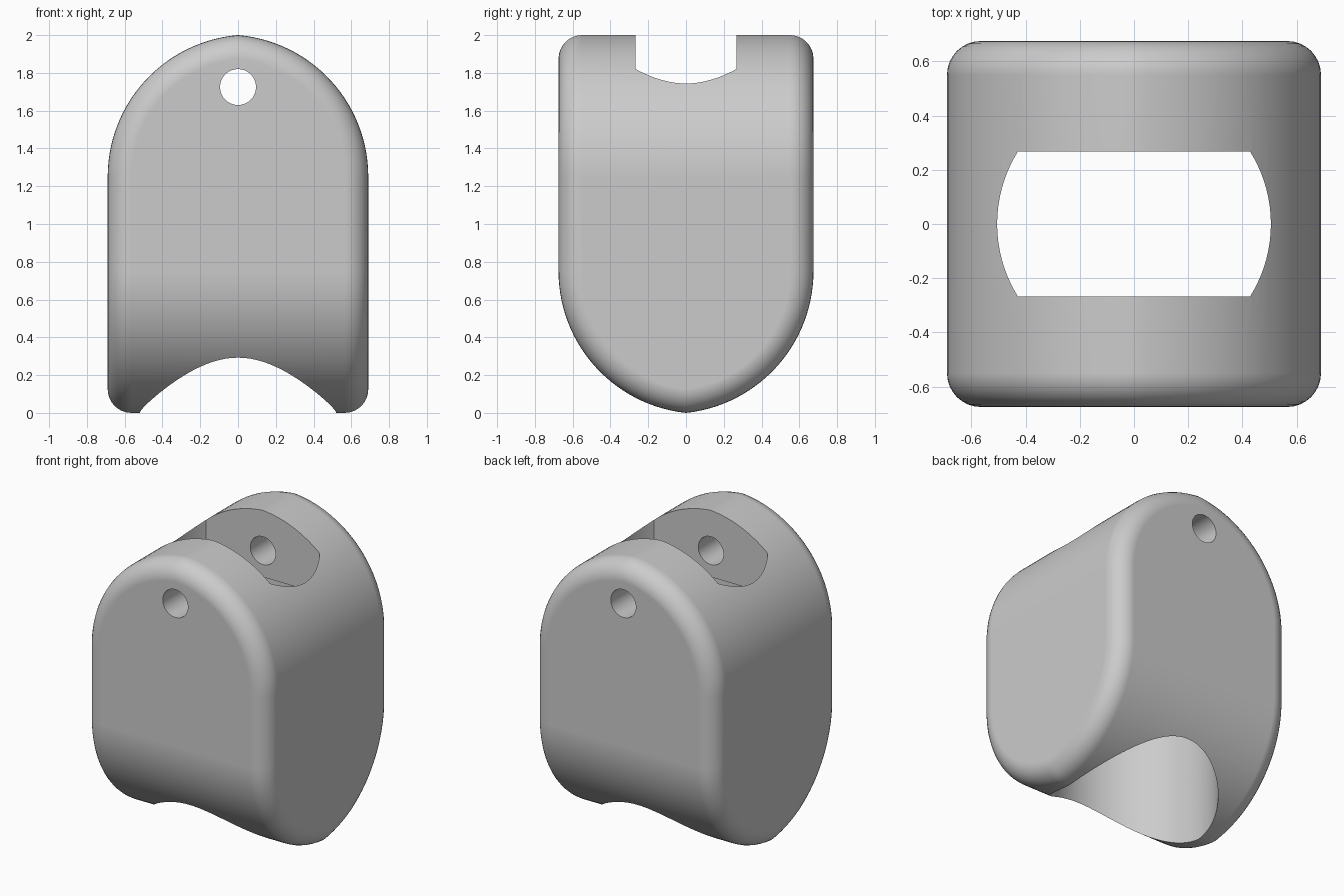
import bpy, bmesh, math
from mathutils import Matrix

cube = bpy.data.objects.get("Cube")
if cube:
    bpy.data.objects.remove(cube, do_unlink=True)

HX, HY = 0.69, 0.675       # half width and half depth
RISE, TOP = 0.75, 2.0      # height of each arch, overall height
ARC = 28

grey = bpy.data.materials.new("light_grey")
grey.use_nodes = True
colour = (0.6, 0.6, 0.6, 1)
grey.diffuse_color = colour
grey.node_tree.nodes["Principled BSDF"].inputs["Base Color"].default_value = colour


def new_object(name, bm):
    bmesh.ops.recalc_face_normals(bm, faces=bm.faces)
    mesh = bpy.data.meshes.new(name)
    bm.to_mesh(mesh)
    bm.free()
    mesh.materials.append(grey)
    ob = bpy.data.objects.new(name, mesh)
    bpy.context.collection.objects.link(ob)
    return ob


def arch(half):
    """Slightly pointed arch from (-half, 0) over (0, RISE) to (half, 0)."""
    c = (RISE ** 2 - half ** 2) / (2 * half)
    end = math.atan2(RISE, c)
    side = [((half + c) * math.cos(end * i / ARC) - c,
             (half + c) * math.sin(end * i / ARC)) for i in range(ARC)]
    return [(-u, v) for u, v in side] + [(0, RISE)] + side[::-1]


def body():
    bm = bmesh.new()
    # Arch over the top runs along y, arch under the bottom runs along x
    top = [[bm.verts.new((u, s * HY, TOP - RISE + v)) for u, v in arch(HX)] for s in (-1, 1)]
    low = [[bm.verts.new((s * HX, u, RISE - v)) for u, v in arch(HY)] for s in (-1, 1)]
    for a, b in (top, low):
        for i in range(len(a) - 1):
            bm.faces.new((a[i], a[i + 1], b[i + 1], b[i]))
    # Flat front, back and side walls
    for k, e in ((0, 0), (1, -1)):
        bm.faces.new(top[k] + [low[1][e], low[0][e]])
        bm.faces.new(low[k] + [top[1][e], top[0][e]])
    bmesh.ops.recalc_face_normals(bm, faces=bm.faces)
    # Round the border of the four walls
    rim = [e for e in bm.edges if e.calc_face_angle(0) > math.radians(40)]
    bmesh.ops.bevel(bm, geom=rim, offset=0.125, offset_type='OFFSET', segments=8,
                    profile=0.5, affect='EDGES', clamp_overlap=False)
    return new_object("joint_body", bm)


def cylinder(name, axis, radius, start, end, z=0.0, clip=None):
    """Cutter along an axis; clip flattens it at y = +-clip."""
    bm = bmesh.new()
    bmesh.ops.create_cone(bm, cap_ends=True, segments=96, radius1=radius,
                          radius2=radius, depth=end - start,
                          matrix=Matrix.Translation((0, 0, (start + end) / 2)))
    if axis == 'X':
        bm.transform(Matrix.Rotation(math.pi / 2, 4, 'Y'))
    elif axis == 'Y':
        bm.transform(Matrix.Rotation(-math.pi / 2, 4, 'X'))
    bm.transform(Matrix.Translation((0, 0, z)))
    if clip:
        for s in (-1, 1):
            cut = bmesh.ops.bisect_plane(bm, geom=bm.verts[:] + bm.edges[:] + bm.faces[:],
                                         plane_co=(0, s * clip, 0), plane_no=(0, s, 0),
                                         clear_outer=True)
            edges = [g for g in cut["geom_cut"] if isinstance(g, bmesh.types.BMEdge)]
            bmesh.ops.holes_fill(bm, edges=edges)
    ob = new_object(name, bm)
    ob.hide_render = True
    return ob


joint = body()
bpy.ops.object.select_all(action='DESELECT')
joint.select_set(True)
bpy.context.view_layer.objects.active = joint

cutters = [
    cylinder("bore", 'Z', 0.52, -0.3, 1.545),
    cylinder("top_slot", 'Z', 0.505, 1.3, 2.3, clip=0.268),
    cylinder("upper_pin_hole", 'Y', 0.095, -1, 1, z=1.725),
    cylinder("wide_side_hole", 'X', 0.145, 0.1, 1, z=0.325),
    cylinder("narrow_side_hole", 'X', 0.078, -1, -0.1, z=0.325),
    cylinder("counterbore", 'X', 0.145, -1, -0.6, z=0.325),
]
for cutter in cutters:
    mod = joint.modifiers.new(cutter.name, 'BOOLEAN')
    mod.operation = 'DIFFERENCE'
    mod.solver = 'EXACT'
    mod.object = cutter
    bpy.ops.object.modifier_apply(modifier=mod.name)
    bpy.data.objects.remove(cutter, do_unlink=True)

bpy.ops.object.shade_smooth_by_angle(angle=math.radians(30))
weighted = joint.modifiers.new("even_shading", 'WEIGHTED_NORMAL')
weighted.keep_sharp = True
